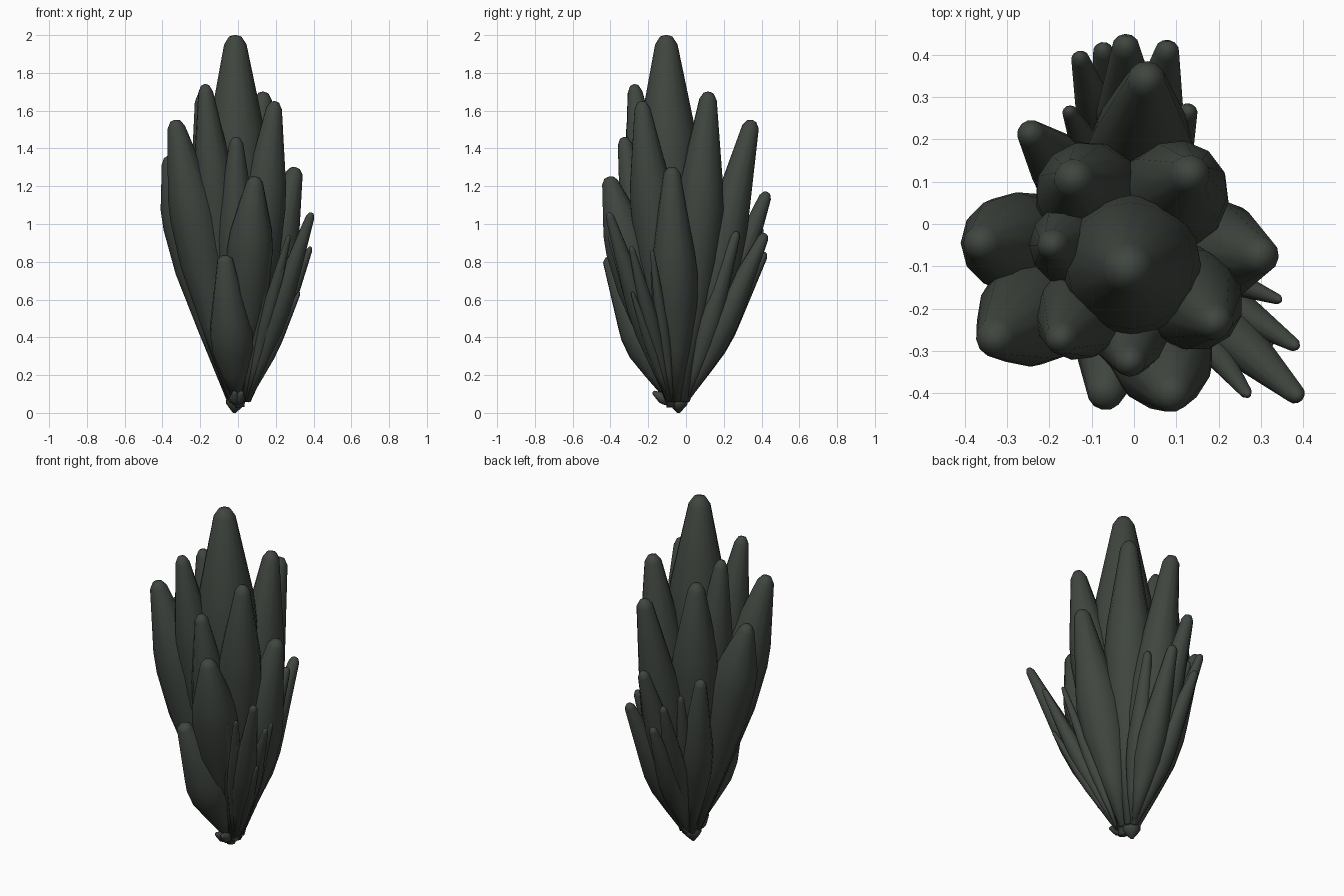
import bpy, bmesh, math
from mathutils import Vector

mat = bpy.data.materials.new("dark_green_grey")
mat.diffuse_color = (0.05, 0.06, 0.05, 1)


def spindle(name, base, tip, radius, peak=0.55, sides=12):
    """Long bud: swells to full radius near `peak`, straight taper to a blunt tip."""
    base, tip = Vector(base), Vector(tip)
    axis = tip - base
    turn = axis.to_track_quat('Z', 'Y')
    profile = [(0.0, 0.14), (peak * 0.42, 0.62), (peak * 0.75, 0.96), (peak, 1.0),
               (peak + 0.08, 0.91), (0.975, 0.36), (0.996, 0.2), (1.0, 0.05)]
    bm = bmesh.new()
    rings = []
    for t, r in profile:
        ring = []
        for i in range(sides):
            a = 2 * math.pi * i / sides
            off = Vector((math.cos(a), math.sin(a), 0)) * radius * r
            ring.append(bm.verts.new(base + axis * t + turn @ off))
        rings.append(ring)
    for lo, hi in zip(rings, rings[1:]):
        for i in range(sides):
            j = (i + 1) % sides
            bm.faces.new((lo[i], lo[j], hi[j], hi[i]))
    bm.faces.new(rings[0][::-1])
    bm.faces.new(rings[-1])
    for f in bm.faces:
        f.smooth = True
    me = bpy.data.meshes.new(name)
    bm.to_mesh(me)
    bm.free()
    me.materials.append(mat)
    ob = bpy.data.objects.new(name, me)
    bpy.context.collection.objects.link(ob)


# Central tall leaf
spindle("central_leaf", (0.01, -0.08, 0.03), (-0.015, -0.105, 2.0), 0.165, 0.66, 16)

# Groups of leaves: tip x, y, z, radius and position of the widest point
groups = {
    "upper_leaf": [
        (-0.145, 0.11, 1.6, 0.13, 0.65), (0.135, 0.12, 1.7, 0.13, 0.62),
        (0.195, -0.235, 1.65, 0.12, 0.65), (-0.175, -0.275, 1.74, 0.11, 0.66),
        (-0.01, -0.33, 1.46, 0.105, 0.62), (-0.195, -0.05, 1.69, 0.105, 0.65)],
    "outer_leaf": [
        (-0.335, -0.275, 1.55, 0.13, 0.66), (-0.37, -0.045, 1.36, 0.12, 0.72),
        (0.305, -0.075, 1.3, 0.125, 0.55), (0.03, 0.35, 1.55, 0.125, 0.52),
        (0.09, -0.41, 1.25, 0.125, 0.68), (-0.07, -0.41, 0.83, 0.115, 0.48)],
    "back_leaf": [
        (-0.02, 0.43, 1.17, 0.09, 0.5), (-0.13, 0.4, 0.98, 0.06, 0.5),
        (-0.075, 0.42, 0.85, 0.065, 0.48), (0.08, 0.42, 0.95, 0.08, 0.48),
        (-0.25, 0.22, 1.1, 0.09, 0.52), (-0.155, 0.27, 1.0, 0.05, 0.5),
        (0.13, 0.27, 0.96, 0.065, 0.48)],
    "small_side_leaf": [
        (0.39, -0.41, 1.06, 0.065, 0.5), (0.385, -0.29, 0.88, 0.045, 0.55),
        (0.345, -0.18, 0.86, 0.035, 0.5), (0.27, -0.405, 0.94, 0.04, 0.55),
        (0.285, -0.27, 0.75, 0.03, 0.6), (0.17, -0.35, 0.87, 0.035, 0.6),
        (0.325, -0.285, 0.64, 0.03, 0.55), (0.24, -0.36, 0.77, 0.03, 0.55)],
}
for name, leaves in groups.items():
    for n, (x, y, z, r, peak) in enumerate(leaves):
        length = math.hypot(x, y)
        reach = 0.07 if name == "small_side_leaf" else 0.04
        base = (reach * x / length, -0.04 + reach * y / length, 0.06)
        spindle(f"{name}_{n + 1}", base, (x, y, z), r, peak)

# Small buds and a stub at the foot
for n in range(6):
    a = n * math.tau / 6
    spindle(f"foot_bud_{n + 1}", (-0.01, -0.06, 0.04),
            (0.04 * math.cos(a), -0.08 + 0.11 * math.sin(a), 0.11), 0.03, 0.55, 8)
spindle("foot_stub", (-0.02, -0.04, 0.0), (0, -0.04, 0.2), 0.05, 0.3, 8)
